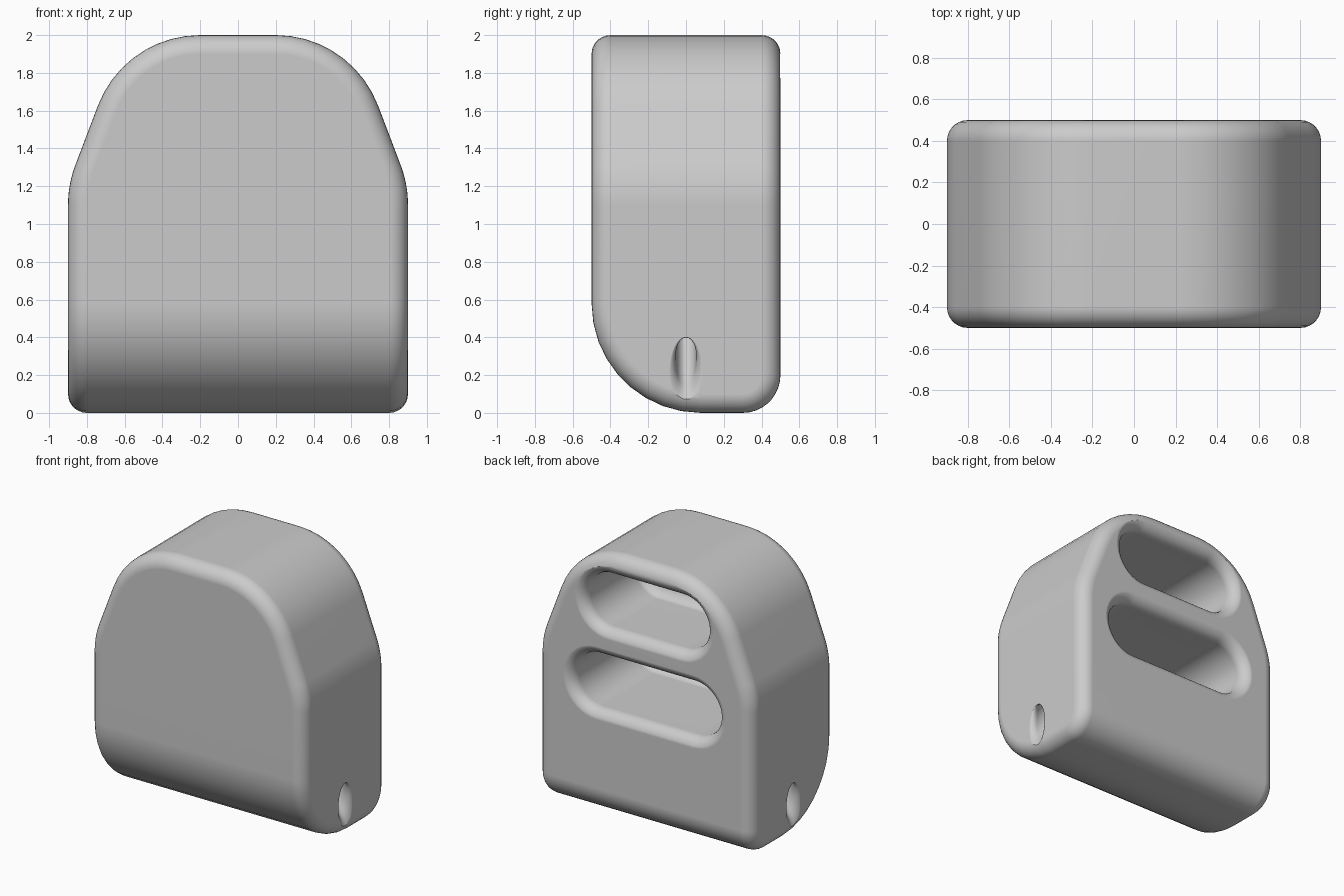
import bpy, bmesh, math
from mathutils import Vector
from mathutils.geometry import interpolate_bezier

default = bpy.data.objects.get("Cube")
if default:
    bpy.data.objects.remove(default, do_unlink=True)

grey = bpy.data.materials.new("plain grey")
grey.use_nodes = True
grey.diffuse_color = (0.6, 0.6, 0.6, 1)
for node in grey.node_tree.nodes:
    if node.type == 'BSDF_PRINCIPLED':
        node.inputs["Base Color"].default_value = (0.6, 0.6, 0.6, 1)


def rounded(corners, steps=10):
    """Outline from (u, v, tangent length) corners, each rounded by an arc."""
    out = []
    for i, (u, v, t) in enumerate(corners):
        p = Vector((u, v))
        if t == 0:
            out.append(p)
            continue
        a = (Vector(corners[i - 1][:2]) - p).normalized()
        b = (Vector(corners[(i + 1) % len(corners)][:2]) - p).normalized()
        turn = math.pi - a.angle(b)
        handle = 4 / 3 * math.tan(turn / 4) * t / math.tan(turn / 2)
        start, end = p + a * t, p + b * t
        arc = interpolate_bezier(start, start - a * handle, end - b * handle, end, steps)
        out += [q.to_2d() for q in arc]
    return out


def loft(name, rings):
    """Closed solid through matching rings of points."""
    bm = bmesh.new()
    loops = [[bm.verts.new(p) for p in ring] for ring in rings]
    n = len(loops[0])
    for low, high in zip(loops, loops[1:]):
        for i in range(n):
            j = (i + 1) % n
            bm.faces.new((low[i], low[j], high[j], high[i]))
    bm.faces.new(loops[0][::-1])
    bm.faces.new(loops[-1])
    bmesh.ops.recalc_face_normals(bm, faces=bm.faces[:])
    mesh = bpy.data.meshes.new(name)
    bm.to_mesh(mesh)
    bm.free()
    mesh.materials.append(grey)
    obj = bpy.data.objects.new(name, mesh)
    bpy.context.collection.objects.link(obj)
    return obj


def boolean(target, cutter, operation):
    cutter.hide_render = True
    mod = target.modifiers.new(cutter.name, 'BOOLEAN')
    mod.object, mod.operation, mod.solver = cutter, operation, 'EXACT'


def quarter(radius, steps=8):
    """(depth, widening) pairs for a quarter round, inside to outside."""
    angles = [math.pi / 2 * i / steps for i in range(steps + 1)]
    return [(radius * (1 - math.sin(a)), radius * (1 - math.cos(a))) for a in angles]


# Body: front outline crossed with the side profile, rim rounded
half = [(0.9, -0.3, 0), (0.9, 1.21, 0.11), (0.6, 2, 0.4)]
outline = rounded(half + [(-x, z, t) for x, z, t in reversed(half)])
profile = rounded([(-0.5, 2.3, 0), (-0.5, 0, 0.58), (0.5, 0, 0.2), (0.5, 2.3, 0)])
body = loft("body", [[(x, y, z) for x, z in outline] for y in (-0.8, 0.8)])
side_profile = loft("side_profile", [[(x, y, z) for y, z in profile] for x in (-1.2, 1.2)])
boolean(body, side_profile, 'INTERSECT')
bevel = body.modifiers.new("rounded_rim", 'BEVEL')
bevel.width, bevel.segments = 0.1, 7
bevel.limit_method, bevel.angle_limit = 'ANGLE', math.radians(40)
bevel.use_clamp_overlap = False
cutters = [side_profile]


# Pill shaped pockets in the back, with rounded floors and rims
def pill(y, centre, half_width, radius, grow):
    r = radius + grow
    points = []
    for side in (1, -1):
        for i in range(20):
            a = math.pi * i / 19 - math.pi / 2
            points.append((side * (half_width - radius + r * math.cos(a)), y,
                           centre + side * r * math.sin(a)))
    return points


for name, centre, half_width, floor in (("lower_pocket", 1.0, 0.61, -0.28),
                                        ("upper_pocket", 1.63, 0.51, -0.18)):
    size = (centre, half_width, 0.205)
    rings = [pill(floor + 0.1 - 0.1 * math.cos(a), *size, 0.1 * math.sin(a) - 0.1)
             for a in (math.pi / 12 * i for i in range(6))]
    rings += [pill(0.502 - depth, *size, grow) for depth, grow in quarter(0.09)]
    rings.append(pill(0.6, *size, 0.09))
    cutters.append(loft(name, rings))
    boolean(body, cutters[-1], 'DIFFERENCE')


# Slanted cord holes rising inward from both sides
def oval(side, x, grow):
    centre = 0.225 + max(0.9 - x, 0) * 1.5
    ring = [2 * math.pi * i / 32 for i in range(32)]
    return [(side * x, (0.055 + grow) * math.cos(a), centre + (0.145 + grow) * math.sin(a))
            for a in ring]


for side, name in ((1, "left_cord_hole"), (-1, "right_cord_hole")):
    rings = [oval(side, 0.62, 0)]
    rings += [oval(side, 0.902 - depth, grow) for depth, grow in quarter(0.045)]
    rings.append(oval(side, 1.0, 0.045))
    cutters.append(loft(name, rings))
    boolean(body, cutters[-1], 'DIFFERENCE')

# Freeze the finished body and drop the cutters
bpy.context.view_layer.update()
graph = bpy.context.evaluated_depsgraph_get()
finished = bpy.data.meshes.new_from_object(body.evaluated_get(graph))
body.modifiers.clear()
body.data = finished
for cutter in cutters:
    bpy.data.objects.remove(cutter, do_unlink=True)

# Smooth shading that keeps the large faces flat
bpy.ops.object.select_all(action='DESELECT')
body.select_set(True)
bpy.context.view_layer.objects.active = body
bpy.ops.object.shade_smooth_by_angle(angle=math.radians(35))
weighted = body.modifiers.new("even_shading", 'WEIGHTED_NORMAL')
weighted.keep_sharp = True
